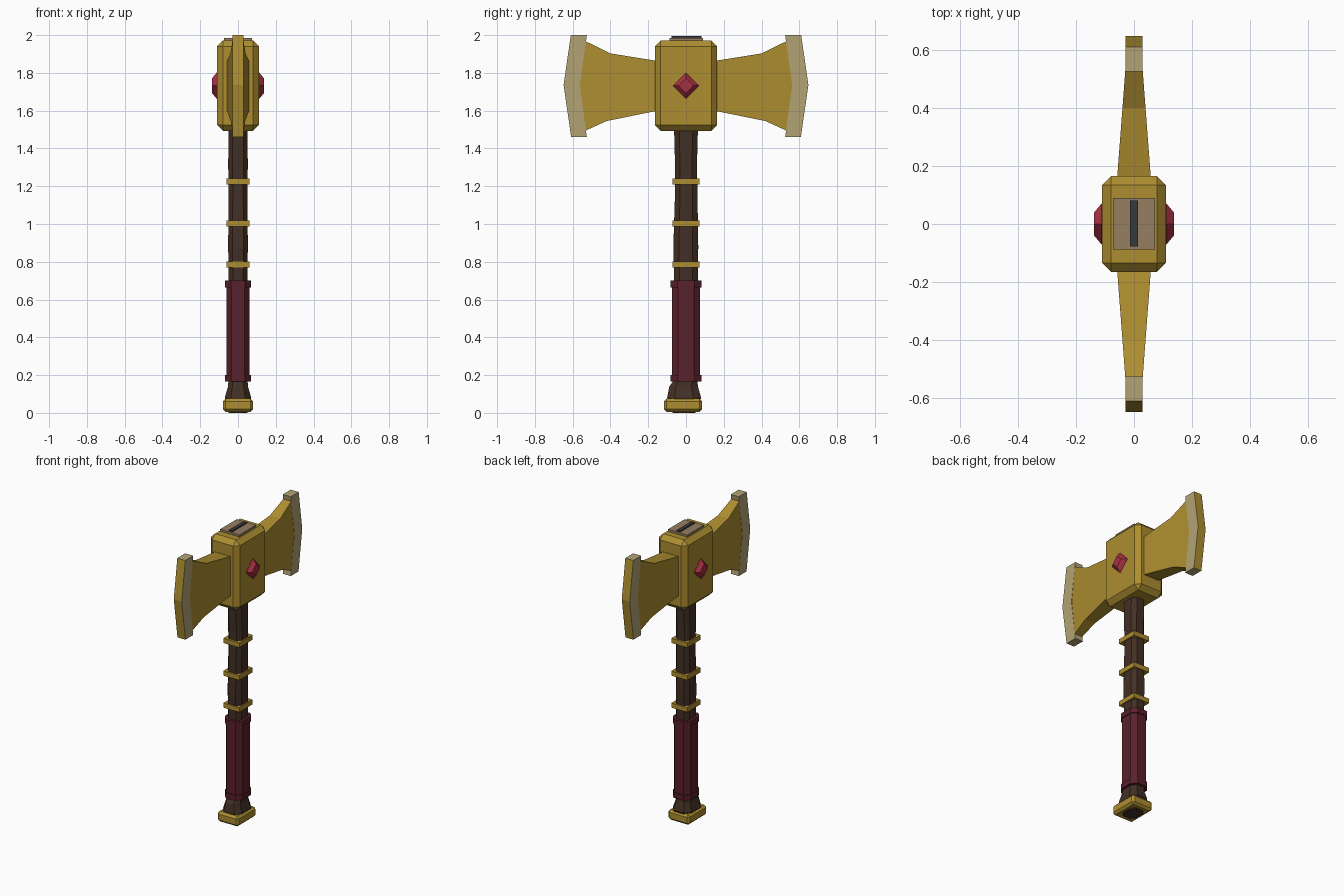
import bpy, bmesh
from mathutils import Vector

if "Cube" in bpy.data.objects:
    bpy.data.objects.remove(bpy.data.objects["Cube"])


def material(name, r, g, b):
    m = bpy.data.materials.new(name)
    m.diffuse_color = (r, g, b, 1)
    m.use_nodes = True
    m.node_tree.nodes["Principled BSDF"].inputs["Base Color"].default_value = m.diffuse_color
    return m


gold = material("gold", 0.42, 0.27, 0.03)
steel = material("pale_edge", 0.45, 0.37, 0.18)
red = material("gem_red", 0.38, 0.03, 0.055)
leather = material("leather", 0.10, 0.015, 0.024)
wood = material("wood", 0.055, 0.029, 0.018)
endgrain = material("end_grain", 0.30, 0.21, 0.12)
iron = material("iron", 0.04, 0.04, 0.045)


def finish(name, bm, *mats, mirror=None):
    bmesh.ops.recalc_face_normals(bm, faces=bm.faces[:])
    me = bpy.data.meshes.new(name)
    bm.to_mesh(me)
    bm.free()
    for m in mats:
        me.materials.append(m)
    ob = bpy.data.objects.new(name, me)
    bpy.context.collection.objects.link(ob)
    if mirror is not None:
        mod = ob.modifiers.new("mirror", 'MIRROR')
        mod.use_axis = [i == mirror for i in range(3)]
        mod.use_mirror_merge = False
    return ob


def box(name, lo, hi, mat, bevel=0):
    bm = bmesh.new()
    bmesh.ops.create_cube(bm, size=1)
    lo, hi = Vector(lo), Vector(hi)
    for v in bm.verts:
        v.co = (lo + hi) / 2 + v.co * (hi - lo)
    if bevel:
        bmesh.ops.bevel(bm, geom=bm.edges[:], offset=bevel, segments=1,
                        profile=0.5, affect='EDGES')
    return finish(name, bm, mat)


def loft(bm, rings):
    rings = [[bm.verts.new(p) for p in r] for r in rings]
    n = len(rings[0])
    for a, b in zip(rings, rings[1:]):
        for i in range(n):
            j = (i + 1) % n
            bm.faces.new((a[i], a[j], b[j], b[i]))
    bm.faces.new(rings[0])
    bm.faces.new(rings[-1])


def shaft(name, sections, mat):
    """Eight-sided shaft through sections (z, half x, y min, y max)."""
    bm = bmesh.new()
    rings = []
    for z, hx, y0, y1 in sections:
        c, hy = (y0 + y1) / 2, (y1 - y0) / 2
        oct8 = [(1, .55), (.55, 1), (-.55, 1), (-1, .55),
                (-1, -.55), (-.55, -1), (.55, -1), (1, -.55)]
        rings.append([(u * hx, c + v * hy, z) for u, v in oct8])
    loft(bm, rings)
    return finish(name, bm, mat)


def slab(name, profile, half_x, *mats):
    """Y-Z outline given thickness half_x(y), mirrored to both sides."""
    bm = bmesh.new()
    loft(bm, [[(s * half_x(y), y, z) for y, z in profile] for s in (-1, 1)])
    bm.normal_update()
    if len(mats) > 1:  # outer rim faces take the second material
        for f in bm.faces:
            if len(f.verts) == 4 and all(v.co.y > 0.6 for v in f.verts):
                f.material_index = 1
    return finish(name, bm, *mats, mirror=1)


# Wooden handle, flaring into the pommel
shaft("handle", [(0, .05, -.07, .05), (.08, .07, -.10, .08), (.14, .053, -.088, .063),
                 (.18, .05, -.06, .06), (.72, .05, -.063, .063), (.88, .052, -.067, .065),
                 (1.2, .05, -.057, .06), (1.31, .052, -.058, .058),
                 (1.5, .05, -.063, .063), (1.9, .05, -.063, .063)], wood)

# Leather grip with a raised collar at each end
shaft("grip", [(.17, .062, -.075, .075), (.69, .062, -.075, .075)], leather)
for label, z in (("lower", .165), ("upper", .665)):
    shaft(label + "_grip_collar", [(z, .068, -.081, .081), (z + .035, .068, -.081, .081)], leather)

# Gold bands and pommel
for i, z in enumerate((.785, 1.003, 1.225)):
    box(f"band_{i + 1}", (-.06, -.072, z - .016), (.06, .072, z + .016), gold)
box("pommel", (-.08, -.116, .006), (.08, .086, .075), gold, .014)

# Head block with handle end and wedge showing on top
box("head_block", (-.11, -.165, 1.493), (.11, .165, 1.972), gold, .031)
box("handle_end", (-.073, -.088, 1.9), (.073, .09, 1.986), endgrain)
box("wedge", (-.013, -.078, 1.9), (.013, .081, 1.994), iron)

# Blades and their pale cutting edges
slab("blades", [(.15, 1.60), (.42, 1.545), (.53, 1.495), (.562, 1.735),
                (.53, 1.967), (.40, 1.903), (.15, 1.863)],
     lambda y: .058 - (y - .16) * .076, gold)
slab("cutting_edges", [(.525, 1.46), (.608, 1.46), (.648, 1.735),
                       (.61, 2.0), (.525, 2.0), (.562, 1.735)],
     lambda y: .03, steel, gold)

# Faceted gems on both flat sides of the head
gem = bmesh.new()
loft(gem, [[(x, r * u, 1.732 + r * v) for u, v in ((1, 0), (0, 1), (-1, 0), (0, -1))]
           for x, r in ((.10, .07), (.112, .07), (.137, .04))])
finish("gems", gem, red, mirror=0)
